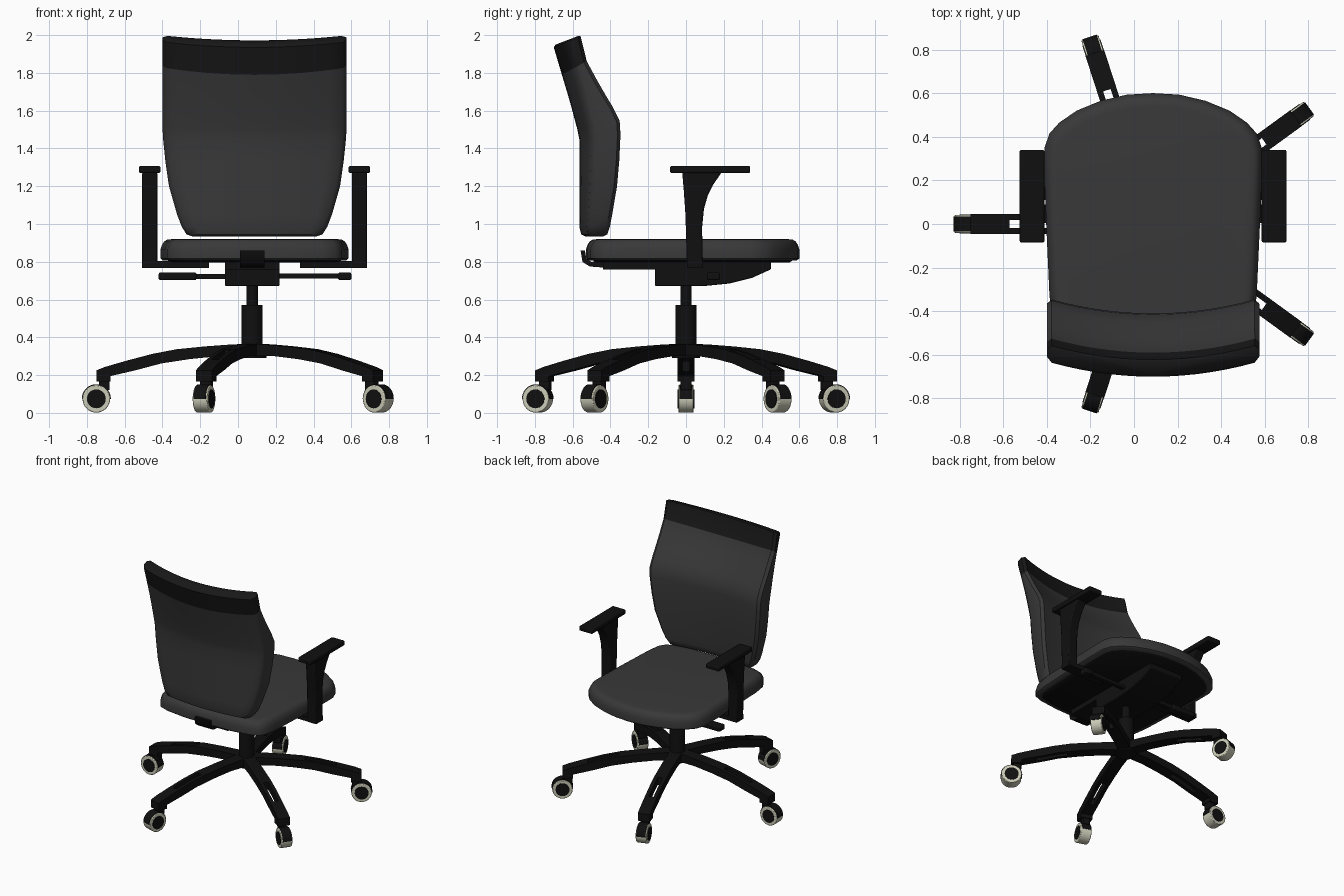
import bpy, bmesh, math

if "Cube" in bpy.data.objects:
    bpy.data.objects.remove(bpy.data.objects["Cube"])

BASE_X, SEAT_X = 0.075, 0.0875   # centre lines of the star base and of the upholstery


def material(name, rgb):
    m = bpy.data.materials.new(name)
    m.diffuse_color = (*rgb, 1)
    m.use_nodes = True
    m.node_tree.nodes["Principled BSDF"].inputs["Base Color"].default_value = m.diffuse_color
    return m


FABRIC = material("grey_fabric", (0.04, 0.04, 0.04))
DARK = material("dark_fabric", (0.009, 0.009, 0.009))
PLASTIC = material("black_plastic", (0.005, 0.005, 0.005))
CREAM = material("cream_tread", (0.6, 0.6, 0.48))


def finish(name, bm, mat, loc=(0, 0, 0)):
    bmesh.ops.recalc_face_normals(bm, faces=bm.faces[:])
    me = bpy.data.meshes.new(name)
    bm.to_mesh(me)
    bm.free()
    me.materials.append(mat)
    ob = bpy.data.objects.new(name, me)
    ob.location = loc
    bpy.context.collection.objects.link(ob)
    return ob


def loft(name, loops, mat, loc=(0, 0, 0)):
    """Skin a stack of equal-length closed loops and cap both ends."""
    bm = bmesh.new()
    rings = [[bm.verts.new(p) for p in loop] for loop in loops]
    n = len(rings[0])
    for a, b in zip(rings, rings[1:]):
        for i in range(n):
            j = (i + 1) % n
            bm.faces.new((a[i], a[j], b[j], b[i]))
    bm.faces.new(rings[0])
    bm.faces.new(rings[-1])
    return finish(name, bm, mat, loc)


def prism(name, pts, lo, hi, mat, axis="x", loc=(0, 0, 0), bevel=0):
    """Extrude a side profile (horizontal, z) along x or y."""
    def place(p, d):
        return (d, p[0], p[1]) if axis == "x" else (p[0], d, p[1])
    ob = loft(name, [[place(p, d) for p in pts] for d in (lo, hi)], mat, loc)
    if bevel:
        mod = ob.modifiers.new("soft_edges", "BEVEL")
        mod.width, mod.segments, mod.limit_method = bevel, 2, "ANGLE"
    return ob


def box(name, x, y, z, mat=PLASTIC, loc=(0, 0, 0), bevel=0):
    pts = [(y[0], z[0]), (y[1], z[0]), (y[1], z[1]), (y[0], z[1])]
    return prism(name, pts, x[0], x[1], mat, "x", loc, bevel)


def disc(r, cx, cz, n=32, start=0, sweep=2 * math.pi):
    full = sweep > 6
    steps = n if full else n - 1
    return [(cx + r * math.cos(start + sweep * i / steps),
             cz + r * math.sin(start + sweep * i / steps)) for i in range(n)]


def column(name, r, z0, z1):
    ring = disc(r, 0, 0)
    return loft(name, [[(x, y, z) for x, y in ring] for z in (z0, z1)], PLASTIC, (BASE_X, 0, 0))


# Star base: one arched leg with a slot, plus its caster, then spun five times
HUB = (BASE_X, 0, 0)
leg_profile = [(0, .365), (.1, .363), (.25, .352), (.4, .337), (.53, .312), (.67, .275),
               (.78, .243), (.825, .225), (.825, .165), (.75, .165), (.75, .195),
               (.62, .225), (.48, .262), (.33, .285), (.18, .3), (0, .3)]
leg = prism("base_leg", leg_profile, -.045, .045, PLASTIC, "y", HUB)
cutter = box("slot_cutter", (.42, .645), (-.018, .018), (.1, .5), PLASTIC, HUB)
cutter.hide_render = True
slot = leg.modifiers.new("slot", "BOOLEAN")
slot.object, slot.operation, slot.solver = cutter, "DIFFERENCE", "EXACT"
bpy.context.view_layer.objects.active = leg
bpy.ops.object.modifier_apply(modifier="slot")
bpy.data.objects.remove(cutter)

W = .825   # caster distance from the hub
spokes = [
    leg,
    prism("caster_wheel", disc(.073, W, .0745), -.041, .041, CREAM, "y", HUB, .005),
    prism("caster_cap", disc(.05, W, .0745), -.044, .044, PLASTIC, "y", HUB),
    prism("caster_hood", disc(.077, W, .0745, 20, 0, math.pi), -.034, .034, PLASTIC, "y", HUB),
    prism("caster_stem", [(.755, .12), (.81, .12), (.81, .2), (.755, .2)],
          -.028, .028, PLASTIC, "y", HUB, .006),
]
for part in spokes:
    for k in range(5):
        ob = part if k == 0 else part.copy()
        if k:
            bpy.context.collection.objects.link(ob)
        ob.rotation_euler.z = math.pi + k * math.tau / 5

# Gas lift
column("base_hub", .075, .29, .36)
column("lift_sleeve", .056, .29, .57)
column("lift_piston", .03, .56, .69)

# Tilt mechanism, rear bar and hook that carries the back
prism("tilt_housing", [(-.165, .672), (.1, .672), (.23, .685), (.35, .715), (.45, .76),
                       (.45, .8), (-.165, .8)], -.07, .22, PLASTIC, "x", bevel=.006)
box("rear_bar", (-.07, .22), (-.44, -.16), (.76, .802))
prism("back_hook", [(-.42, .768), (-.51, .775), (-.548, .8), (-.558, .86), (-.535, .86),
                    (-.528, .815), (-.5, .8), (-.42, .802)], .01, .14, PLASTIC)

# Control levers
box("left_lever", (-.25, -.06), (.13, .16), (.71, .735))
box("left_lever_paddle", (-.42, -.22), (.11, .18), (.703, .743), bevel=.008)
box("right_lever", (.21, .56), (.13, .16), (.712, .737))
box("right_lever_paddle", (.53, .6), (.11, .18), (.703, .743), bevel=.008)

# Seat cushion and pan: one half outline, mirrored and stacked with rounded rims
half = [(0, .6), (.12, .593), (.24, .565), (.35, .52), (.43, .465), (.475, .415), (.498, .35),
        (.498, .2), (.49, 0), (.475, -.33), (.46, -.43), (.43, -.48), (.36, -.505),
        (.2, -.525), (0, -.53)]
outline = half + [(-x, y) for x, y in half[-2:0:-1]]


def seat_ring(z, inset):
    return [(x * (1 - inset / .49), .035 + (y - .035) * (1 - inset / .56), z) for x, y in outline]


seat_levels = [(.808, .012), (.818, 0), (.865, 0), (.89, .008), (.908, .02), (.917, .035), (.92, .06)]
loft("seat_cushion", [seat_ring(*lv) for lv in seat_levels], FABRIC, (SEAT_X, 0, 0))
loft("seat_pan", [seat_ring(.797, .05), seat_ring(.812, .03)], PLASTIC, (SEAT_X, 0, 0))

# Backrest: rear height, rear y, front y, half width, shear of each level
back_levels = [(.935, -.535, -.465, .33, 0), (.945, -.555, -.45, .36, 0),
               (.985, -.565, -.442, .385, 0), (1.05, -.565, -.435, .41, 0),
               (1.2, -.565, -.42, .453, 0), (1.33, -.565, -.413, .472, .03),
               (1.45, -.565, -.41, .485, .1), (1.5, -.575, -.415, .487, .2),
               (1.56, -.591, -.45, .487, .28), (1.62, -.607, -.49, .487, .35),
               (1.7, -.63, -.54, .487, .46), (1.79, -.657, -.59, .487, .55),
               (1.935, -.7, -.622, .487, .42), (1.95, -.69, -.632, .475, .38)]


def back_ring(z, yr, yf, w, shear, n=14):
    soft = min(.022, (yf - yr) * .3)
    xs = [(-1 + 2 * i / n) * (w - soft) for i in range(n + 1)]
    flat = [(x, yr) for x in xs] + [(w, yr + soft), (w, yf - soft)]
    flat += [(x, yf) for x in reversed(xs)] + [(-w, yf - soft), (-w, yr + soft)]
    ring = []
    for x, y in flat:
        y += .07 * (x / .487) ** 2
        ring.append((x, y, z + shear * (y - yr)))
    return ring


back = loft("backrest", [back_ring(*lv) for lv in back_levels], FABRIC, (SEAT_X, 0, 0))
back.data.materials.append(DARK)
per_level = len(back_ring(*back_levels[0]))
for f in back.data.polygons:   # dark head band above the seam
    if f.index >= 11 * per_level and f.index != len(back.data.polygons) - 2:
        f.material_index = 1

# Armrests, mirrored about the seat centre line
post = [(.005, .77), (.09, .77), (.085, .98), (.095, 1.08), (.115, 1.15), (.145, 1.21),
        (.19, 1.275), (-.02, 1.275), (-.012, 1.18), (-.003, 1.05)]
for side, s in (("left", -1), ("right", 1)):
    at = (SEAT_X, 0, 0)
    prism(side + "_arm_post", post, s * .515, s * .595, PLASTIC, "x", at, .008)
    box(side + "_arm_pad", (s * .498, s * .612), (-.085, .34), (1.27, 1.307), PLASTIC, at, .008)
    box(side + "_arm_bracket", (s * .24, s * .595), (.005, .09), (.768, .803), PLASTIC, at)

# Smooth shading with crisp edges kept
for ob in bpy.context.scene.objects:
    ob.select_set(True)
bpy.ops.object.shade_smooth_by_angle(angle=math.radians(48))
